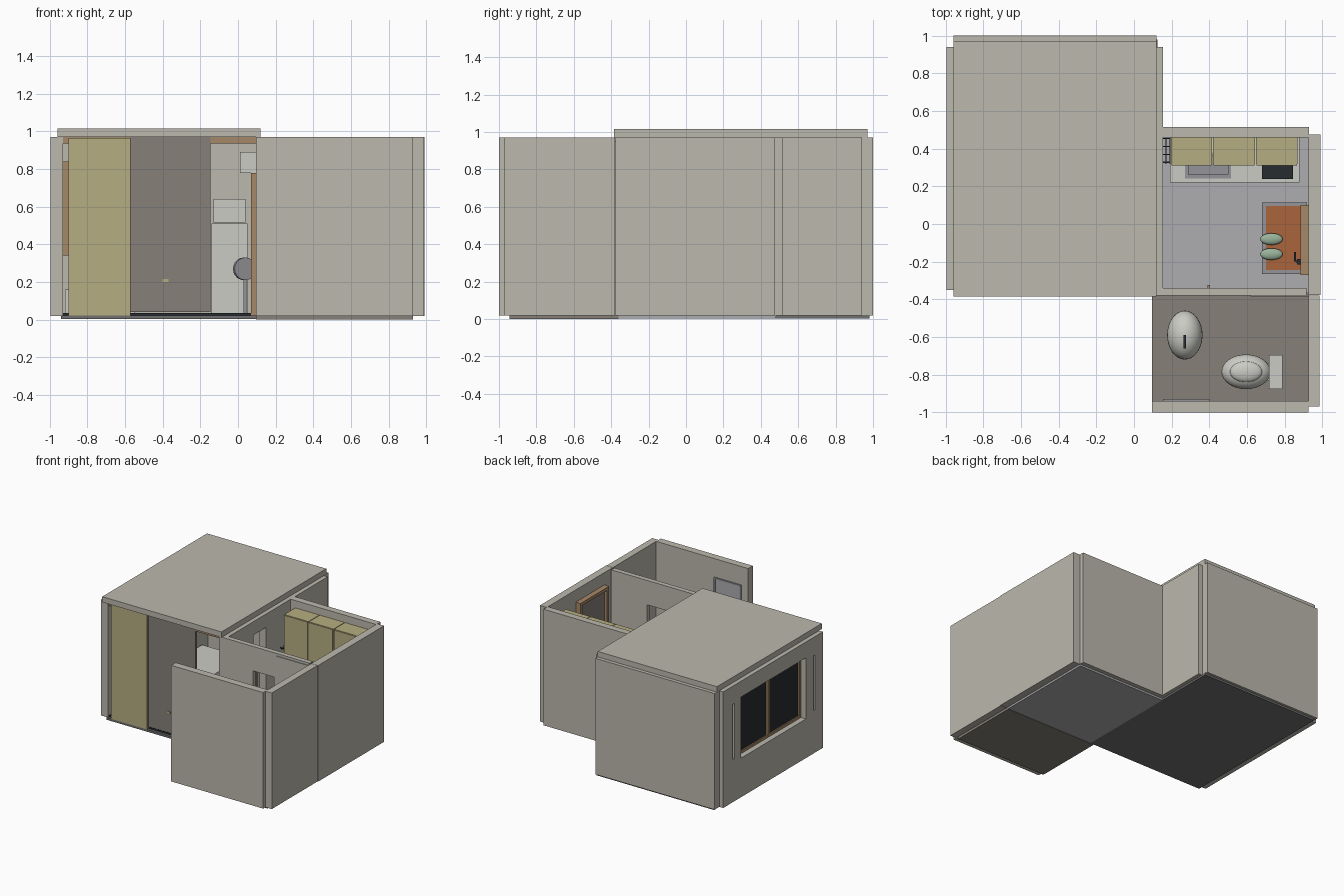
import bpy, bmesh, math
from mathutils import Vector

if "Cube" in bpy.data.objects:
    bpy.data.objects.remove(bpy.data.objects["Cube"])


def mat(name, r, g, b):
    m = bpy.data.materials.new(name)
    m.diffuse_color = (r, g, b, 1)
    m.use_nodes = True
    m.node_tree.nodes["Principled BSDF"].inputs["Base Color"].default_value = m.diffuse_color
    return m


PLASTER = mat("plaster", .50, .48, .42)
YELLOW = mat("yellow_panel", .47, .42, .22)
BROWN = mat("brown_grey", .24, .215, .19)
TILE = mat("kitchen_tile", .42, .42, .44)
WOOD = mat("wood", .38, .25, .14)
DARK = mat("dark", .02, .025, .03)
STEEL = mat("steel", .30, .30, .32)
WHITE = mat("white", .60, .60, .56)
ORANGE = mat("mat_orange", .40, .13, .045)
GREEN = mat("slipper_green", .32, .45, .33)
CARPET = mat("carpet", .16, .16, .16)


def finish(name, bm, m):
    me = bpy.data.meshes.new(name)
    bm.to_mesh(me)
    bm.free()
    ob = bpy.data.objects.new(name, me)
    bpy.context.collection.objects.link(ob)
    if m:
        me.materials.append(m)
    return ob


def box(name, x, y, z, m=None):
    """Box from (min, max) ranges."""
    bm = bmesh.new()
    bmesh.ops.create_cube(bm, size=1)
    for v in bm.verts:
        v.co = Vector([(r[0] + r[1]) / 2 + c * (r[1] - r[0]) for r, c in zip((x, y, z), v.co)])
    return finish(name, bm, m)


def ball(name, c, r, m):
    bm = bmesh.new()
    bmesh.ops.create_uvsphere(bm, u_segments=32, v_segments=16, radius=1)
    for v in bm.verts:
        v.co = Vector([a + b * k for a, b, k in zip(c, r, v.co)])
    for f in bm.faces:
        f.smooth = True
    return finish(name, bm, m)


def cut(ob, *holes):
    """Subtract box or mesh cutters, then remove them."""
    for h in holes:
        c = box("cutter", *h) if isinstance(h, tuple) else h
        c.hide_render = True
        md = ob.modifiers.new("cut", 'BOOLEAN')
        md.operation, md.solver, md.object = 'DIFFERENCE', 'EXACT', c
        me = bpy.data.meshes.new_from_object(ob.evaluated_get(bpy.context.evaluated_depsgraph_get()))
        ob.modifiers.clear()
        ob.data = me
        bpy.data.objects.remove(c)
    return ob


def frame(name, axis, at, u, v, t, m):
    """Rectangular frame in a plane across the axis (0 = x, 1 = y)."""
    def bar(i, uu, vv):
        xy = (at, uu) if axis == 0 else (uu, at)
        box(f"{name}_{i}", *xy, vv, m)
    bar("low", u, (v[0], v[0] + t))
    bar("top", u, (v[1] - t, v[1]))
    bar("side_a", (u[0], u[0] + t), (v[0] + t, v[1] - t))
    bar("side_b", (u[1] - t, u[1]), (v[0] + t, v[1] - t))


H = (.02, .97)
# floors
box("room_floor", (-.94, .125), (-.36, .98), (.004, .022), CARPET)
box("kitchen_floor", (.125, .93), (-.36, .48), (.004, .02), TILE)
box("bath_floor", (.095, .93), (-.945, -.36), (0, .021), BROWN)

# main room shell
box("roof", (-.96, .12), (-.385, .97), (.97, 1.015), PLASTER)
box("back_wall", (-.96, .12), (.94, 1), H, PLASTER)
left = box("left_wall", (-.995, -.93), (-.35, .94), H, PLASTER)
cut(left, ((-1.1, -.8), (-.13, .71), (.34, .84)),
    ((-1.1, -.975), (.795, .82), (.37, .82)),
    ((-1.1, -.975), (-.25, -.225), (.37, .82)))
room_right = box("room_right_wall", (.095, .155), (-.38, .94), H, PLASTER)
cut(room_right, ((0, .3), (-.02, .14), (.0, .86)))

# left window
frame("window_frame", 0, (-.95, -.9), (-.13, .71), (.34, .84), .022, WOOD)
box("window_mullion", (-.955, -.915), (.275, .305), (.36, .82), WOOD)
box("window_glass", (-.94, -.93), (-.11, .69), (.36, .82), DARK)

# front sliding panels and wood trim
box("yellow_sliding_panel", (-.9, -.57), (-.36, -.335), (.022, .965), YELLOW)
box("grey_sliding_panel", (-.575, -.145), (-.345, -.32), (.04, .97), BROWN)
box("panel_edge", (-.575, -.57), (-.363, -.33), (.022, .965), WOOD)
box("front_lintel", (-.93, .095), (-.345, -.32), (.935, .97), WOOD)
box("front_post", (.07, .095), (-.345, -.32), (.022, .78), WOOD)
box("front_rail", (-.93, .09), (-.34, -.325), (.02, .035), DARK)
box("panel_pull", (-.4, -.37), (-.35, -.345), (.2, .215), YELLOW)

# main room furniture
box("fridge", (-.14, .05), (.72, .9), (.022, .51), WHITE)
box("microwave", (-.13, .04), (.74, .89), (.515, .64), WHITE)
box("air_conditioner", (.01, .095), (.35, .68), (.78, .89), WHITE)
box("bed", (-.92, -.55), (.05, .85), (.022, .16), WHITE)
bm = bmesh.new()
bmesh.ops.create_cone(bm, segments=20, radius1=.06, radius2=.06, depth=.03, cap_ends=True)
fan = finish("fan_head", bm, STEEL)
fan.location, fan.rotation_euler = (.035, .6, .27), (math.pi / 2, 0, .3)
box("fan_stand", (.03, .045), (.61, .625), (.022, .27), STEEL)

# kitchen and bathroom walls
box("kitchen_back_wall", (.155, .93), (.46, .515), H, PLASTER)
box("kitchen_right_wall", (.928, .99), (-.378, .475), H, PLASTER)
box("bath_right_wall", (.928, .985), (-.97, -.38), H, PLASTER)
box("bath_front_wall", (.095, .928), (-1, -.94), H, PLASTER)
part = box("partition_wall", (.155, .915), (-.38, -.34), H, PLASTER)
cut(part, ((.4, .59), (-.5, -.2), (0, .77)))
box("bath_sliding_door", (.62, .928), (-.386, -.378), (.022, .95), PLASTER)
box("bath_door_handle", (.39, .405), (-.345, -.325), (.55, .77), WOOD)

# upper cabinets
for i, (a, b) in enumerate([(.197, .415), (.42, .643), (.648, .868)]):
    box(f"upper_cabinet_{i}", (a, b), (.318, .46), (.56, .91), YELLOW)
    box(f"upper_cabinet_door_{i}", (a + .003, b - .003), (.31, .318), (.563, .907), YELLOW)

# counter with sink and stove
counter = box("counter", (.19, .88), (.22, .46), (.02, .4), WHITE)
cut(counter, ((.29, .5), (.262, .36), (.33, .5)))
rim = box("sink_rim", (.27, .515), (.242, .38), (.4, .405), STEEL)
cut(rim, ((.29, .5), (.262, .36), (.3, .5)))
box("sink_bottom", (.29, .5), (.262, .36), (.33, .335), STEEL)
box("faucet", (.39, .4), (.31, .4), (.48, .49), STEEL)
box("faucet_post", (.39, .4), (.39, .4), (.4, .48), STEEL)
box("stove", (.68, .845), (.238, .4), (.4, .43), DARK)

# wall rack
for i in range(4):
    y = .325 + i * .042
    box(f"rack_bar_{i}", (.155, .194), (y, y + .006), (.62, .626), DARK)
for x in (.168, .188):
    box("rack_rail", (x, x + .005), (.32, .458), (.614, .62), DARK)

# entrance step, mat, slippers and door
frame_z = (.02, .035)
step = box("entrance_step", (.68, .92), (-.265, .115), frame_z, STEEL)
box("door_mat", (.7, .885), (-.245, .095), (.035, .038), ORANGE)
for y in (-.08, -.16):
    ball("slipper", (.73, y, .055), (.06, .031, .018), GREEN)
frame("entrance_frame", 0, (.885, .93), (-.27, .1), (.03, .87), .025, WOOD)
box("entrance_door", (.91, .928), (-.245, .075), (.04, .845), BROWN)
box("door_handle", (.865, .885), (-.215, -.185), (.42, .44), DARK)
box("door_handle_bar", (.85, .86), (-.2, -.15), (.42, .44), DARK)
box("door_handle_stem", (.86, .91), (-.205, -.195), (.42, .44), DARK)

# wash basin
basin = ball("basin", (.27, -.59, .36), (.094, .13, .1), WHITE)
box("basin_pedestal", (.235, .305), (-.63, -.55), (.02, .3), WHITE)
box("basin_tap", (.264, .276), (-.66, -.59), (.46, .475), DARK)
frame("bath_mirror_frame", 1, (-.94, -.93), (.155, .4), (.5, .82), .012, STEEL)
box("bath_mirror", (.167, .388), (-.94, -.935), (.512, .808), TILE)

# toilet
ball("toilet_bowl", (.595, -.785, .17), (.13, .092, .07), WHITE)
ball("toilet_lid", (.595, -.785, .225), (.085, .055, .025), WHITE)
box("toilet_foot", (.54, .72), (-.83, -.74), (.02, .16), WHITE)
box("toilet_tank", (.718, .79), (-.876, -.695), (.15, .42), WHITE)
